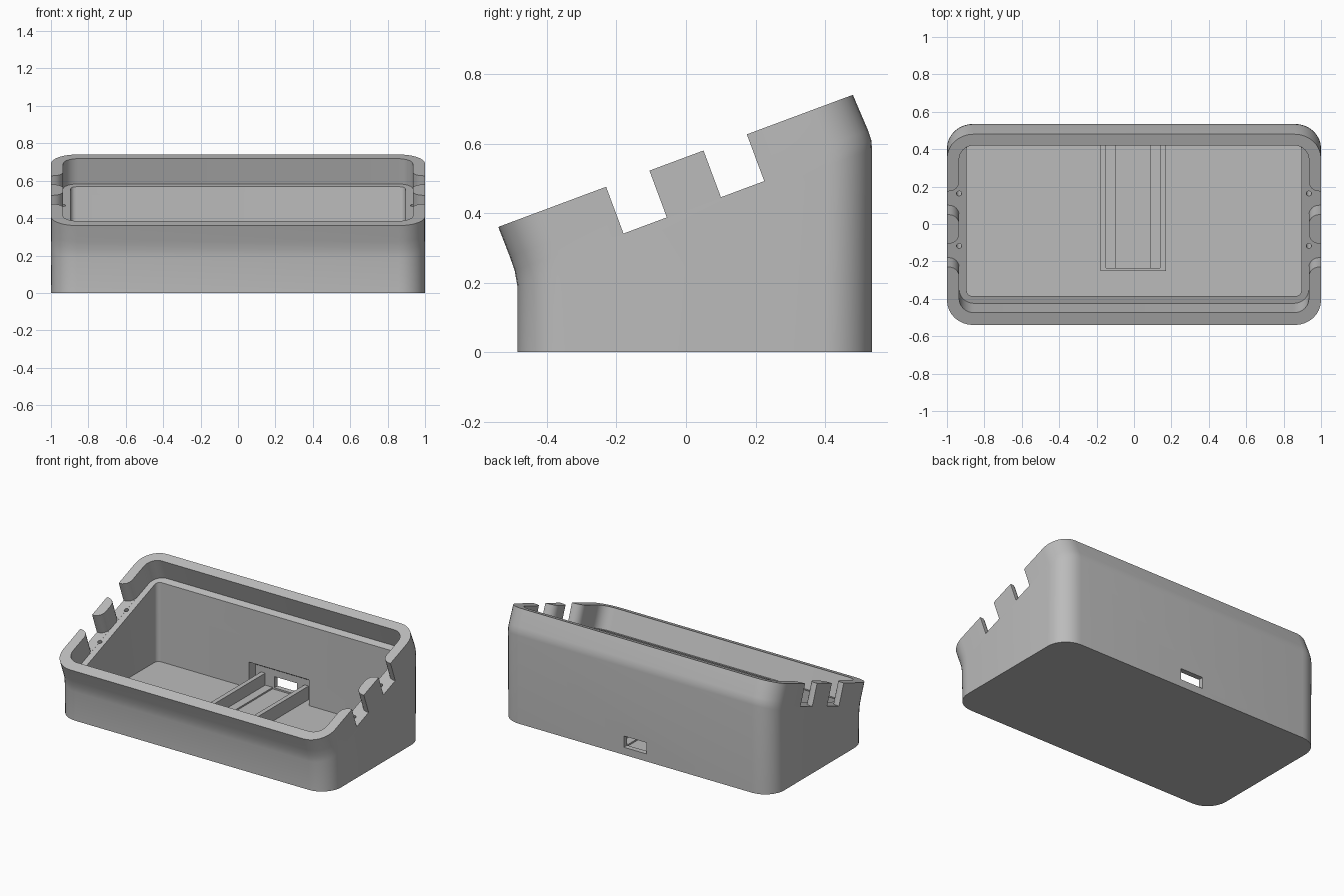
import bpy, bmesh, math
from mathutils import Vector

cube = bpy.data.objects.get("Cube")
if cube:
    bpy.data.objects.remove(cube, do_unlink=True)

grey = bpy.data.materials.new("plain grey")
grey.use_nodes = True
colour = (0.5, 0.5, 0.5, 1)
grey.diffuse_color = colour
grey.node_tree.nodes["Principled BSDF"].inputs["Base Color"].default_value = colour

# Sloping top frame: s runs from front rim to back rim, n is the height above the rim
FRONT = Vector((0, -0.54, 0.36))
BACK = Vector((0, 0.48, 0.74))
U = (BACK - FRONT).normalized()
N = Vector((0, -U.z, U.y))
LEDGE = -0.144


def tilted(x, s, n):
    return Vector((x, 0, 0)) + FRONT + U * s + N * n


def ring(hx, front, back, r, steps=8):
    """Rounded rectangle spanning two (y, z) points, half width hx."""
    a, b = Vector((0, *front)), Vector((0, *back))
    length, d = (b - a).length, (b - a).normalized()
    pts = []
    corners = ((1, 1), (-1, 1), (-1, -1), (1, -1))
    for k, (sx, sy) in enumerate(corners):
        cx, cy = sx * (hx - r), length / 2 + sy * (length / 2 - r)
        for i in range(steps + 1):
            t = math.pi / 2 * (k + i / steps)
            p = a + d * (cy + r * math.sin(t))
            pts.append(Vector((cx + r * math.cos(t), p.y, p.z)))
    return pts


def loft(name, rings):
    """Closed solid skinned through rings of equal point count."""
    bm = bmesh.new()
    loops = [[bm.verts.new(p) for p in pts] for pts in rings]
    bm.faces.new(loops[0][::-1])
    bm.faces.new(loops[-1])
    for lo, hi in zip(loops, loops[1:]):
        for i in range(len(lo)):
            j = (i + 1) % len(lo)
            bm.faces.new((lo[i], lo[j], hi[j], hi[i]))
    bmesh.ops.recalc_face_normals(bm, faces=bm.faces[:])
    mesh = bpy.data.meshes.new(name)
    bm.to_mesh(mesh)
    bm.free()
    mesh.materials.append(grey)
    ob = bpy.data.objects.new(name, mesh)
    bpy.context.collection.objects.link(ob)
    return ob


def box(name, x0, x1, y0, y1, z0, z1):
    return loft(name, [[Vector((x, y, z)) for x, y in
                        ((x0, y0), (x1, y0), (x1, y1), (x0, y1))] for z in (z0, z1)])


def cut(target, cutter):
    cutter.hide_render = True
    mod = target.modifiers.new("cut", "BOOLEAN")
    mod.operation, mod.solver, mod.object = "DIFFERENCE", "EXACT", cutter
    bpy.context.view_layer.objects.active = target
    bpy.ops.object.modifier_apply(modifier=mod.name)
    bpy.data.objects.remove(cutter, do_unlink=True)


# Outer shell: upright walls bending into a sloping rim
stations = [((-0.485, 0), (0.535, 0)),
            ((-0.485, 0.19), (0.535, 0.585)),
            ((-0.493, 0.235), (0.533, 0.61)),
            ((-0.507, 0.275), (0.524, 0.637)),
            (FRONT.yz, BACK.yz)]
shell = loft("case_shell", [ring(1, f, b, 0.14) for f, b in stations])

# Upper recess down to the ledge
cut(shell, loft("recess_cutter", [
    ring(0.935, tilted(0, 0.07, n).yz, tilted(0, 1.025, n).yz, 0.08)
    for n in (LEDGE, 0.1)]))


# Main cavity below the ledge
def slope_z(y):
    return FRONT.z + (y - FRONT.y) * U.z / U.y - 0.107


y0, y1, floor = -0.385, 0.43, 0.04
cut(shell, loft("cavity_cutter", [
    ring(0.895, (y0, floor), (y1, floor), 0.03),
    ring(0.895, (y0, slope_z(y0)), (y1, slope_z(y1)), 0.03)]))

# Side notches flared on the inside, each with a screw hole
for side in (1, -1):
    for s0, s1 in ((0.331, 0.464), (0.63, 0.763)):
        r = 0.055
        arc = [(0.935 + r * (1 - math.sin(t)), r * (1 - math.cos(t)))
               for t in (math.pi / 12 * i for i in range(7))]
        plan = [(1.1, s0)] + [(x, s0 - d) for x, d in arc]
        plan += [(0.915, s0 - r), (0.915, s1 + r)]
        plan += [(x, s1 + d) for x, d in reversed(arc)] + [(1.1, s1)]
        cut(shell, loft("notch_cutter", [
            [tilted(side * x, s, n) for x, s in plan] for n in (LEDGE + 0.0005, 0.1)]))
        angles = [math.tau * i / 16 for i in range(16)]
        cut(shell, loft("screw_cutter", [
            [tilted(side * 0.935 + 0.014 * math.cos(a),
                    (s0 + s1) / 2 + 0.014 * math.sin(a), n) for a in angles]
            for n in (LEDGE - 0.1, LEDGE + 0.05)]))

# Thinned back wall with a sloped ceiling, and the socket opening
cut(shell, loft("thinning_cutter", [
    [Vector((x, y, z)) for y, z in
     ((0.4, floor), (0.5, floor), (0.5, 0.17), (0.47, 0.2), (0.4, 0.22))]
    for x in (-0.22, 0.22)]))
cut(shell, box("socket_cutter", -0.083, 0.083, 0.4, 0.6, 0.05, 0.125))

# Circuit board cradle: rails, support shelves and front stop
parts = [
    shell,
    box("left_rail", 0.14, 0.17, -0.25, 0.51, 0.03, 0.13),
    box("right_rail", -0.18, -0.15, -0.25, 0.51, 0.03, 0.13),
    box("left_shelf", 0.085, 0.14, -0.235, 0.51, 0.03, 0.05),
    box("right_shelf", -0.15, -0.095, -0.235, 0.51, 0.03, 0.05),
    box("front_stop", -0.15, 0.14, -0.25, -0.235, 0.03, 0.13),
]

for ob in bpy.context.selected_objects:
    ob.select_set(False)
for ob in parts:
    ob.select_set(True)
bpy.context.view_layer.objects.active = shell
bpy.ops.object.shade_smooth_by_angle(angle=math.radians(30))
